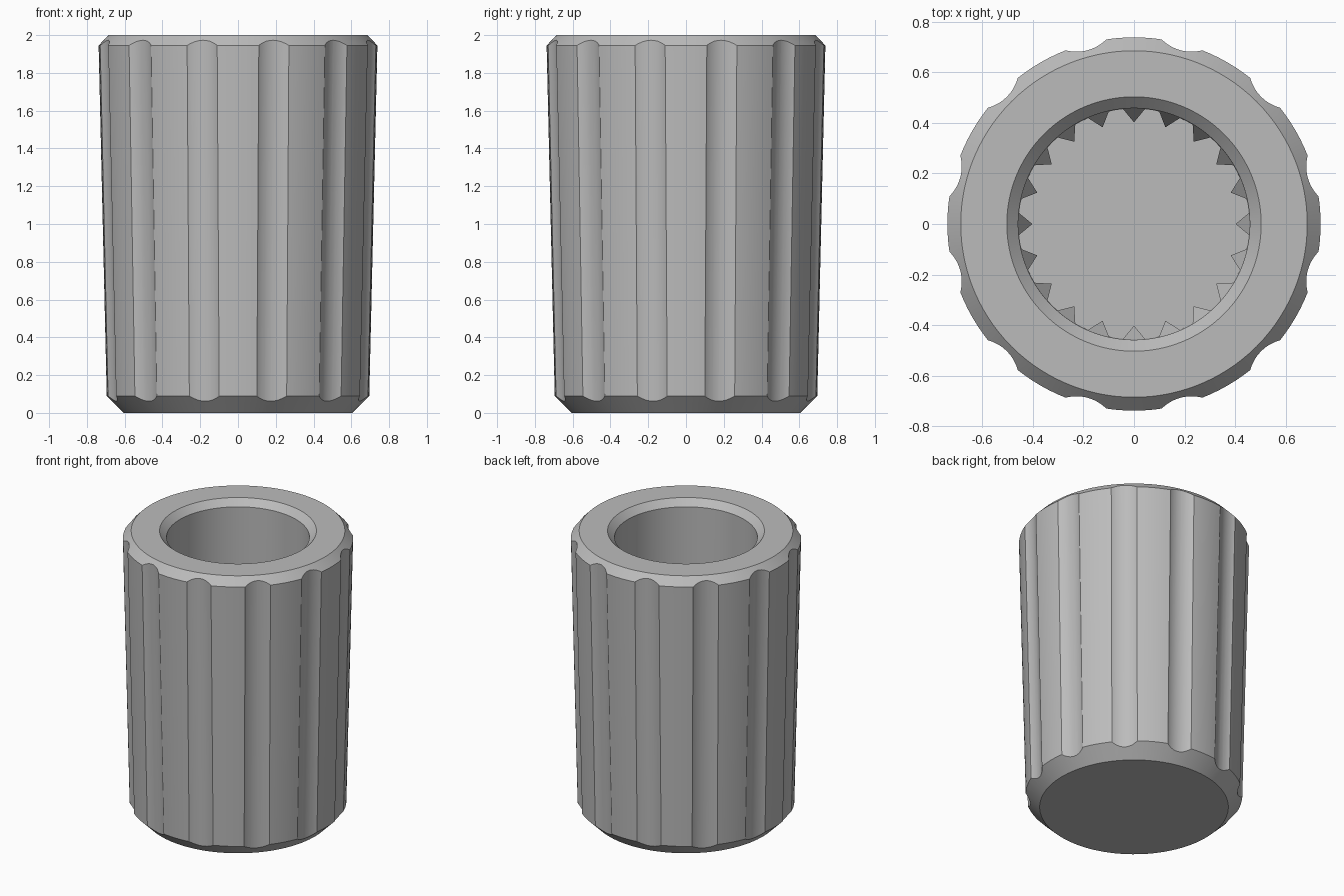
import bpy, bmesh, math
from mathutils import Matrix

if "Cube" in bpy.data.objects:
    bpy.data.objects.remove(bpy.data.objects["Cube"])

grey = bpy.data.materials.new("plain_grey")
grey.diffuse_color = (0.5, 0.5, 0.5, 1)
grey.use_nodes = True
grey.node_tree.nodes["Principled BSDF"].inputs["Base Color"].default_value = grey.diffuse_color

FLOOR = 0.25       # bottom of the blind bore
TOOTH_TOP = 1.2    # upper end of the splines


def make_object(name, bm, smooth=True):
    bmesh.ops.recalc_face_normals(bm, faces=bm.faces)
    mesh = bpy.data.meshes.new(name)
    bm.to_mesh(mesh)
    bm.free()
    obj = bpy.data.objects.new(name, mesh)
    bpy.context.collection.objects.link(obj)
    mesh.materials.append(grey)
    if smooth:
        shade(obj)
    return obj


def shade(obj):
    bpy.ops.object.select_all(action='DESELECT')
    obj.select_set(True)
    bpy.context.view_layer.objects.active = obj
    bpy.ops.object.shade_smooth_by_angle(angle=math.radians(20))


def lathe(bm, profile, segments):
    """Revolve (radius, z) points and close both ends with flat discs."""
    rings = []
    for r, z in profile:
        rings.append([bm.verts.new((r * math.cos(a), r * math.sin(a), z))
                      for a in (2 * math.pi * i / segments for i in range(segments))])
    for lo, hi in zip(rings, rings[1:]):
        for i in range(segments):
            j = (i + 1) % segments
            bm.faces.new((lo[i], lo[j], hi[j], hi[i]))
    bm.faces.new(rings[0])
    bm.faces.new(rings[-1])


# Tapered, chamfered body with a blind bore
bm = bmesh.new()
lathe(bm, [(0.605, 0), (0.695, 0.09), (0.738, 1.945), (0.685, 2.0),
           (0.503, 2.0), (0.458, 1.955), (0.456, FLOOR)], 120)
body = make_object("knob_body", bm, smooth=False)

# Grip flutes: twelve leaning rods, following the taper
bm = bmesh.new()
R = 0.161
lean = math.atan2(0.043, 1.855)
for k in range(12):
    matrix = (Matrix.Rotation(math.radians(15 + 30 * k), 4, 'Z')
              @ Matrix.Translation((0.666 + R + 0.0225, 0, 1.0))
              @ Matrix.Rotation(lean, 4, 'Y'))
    bmesh.ops.create_cone(bm, cap_ends=True, segments=64, radius1=R, radius2=R,
                          depth=2.6, matrix=matrix)
cutter = make_object("flute_cutter", bm, smooth=False)
cutter.hide_render = True
cutter.hide_viewport = True

cut = body.modifiers.new("flutes", 'BOOLEAN')
cut.operation = 'DIFFERENCE'
cut.solver = 'EXACT'
cut.object = cutter
bpy.context.view_layer.objects.active = body
bpy.ops.object.modifier_apply(modifier=cut.name)
bpy.data.objects.remove(cutter)
shade(body)

# Spline teeth: twenty V ridges with a sloped lead-in at the top
bm = bmesh.new()
for k in range(20):
    turn = Matrix.Rotation(math.radians(18 * k), 4, 'Z')
    section = [(0.402, 0), (0.465, 0.052), (0.465, -0.052)]
    low = [bm.verts.new(turn @ Matrix.Translation((x, y, FLOOR - 0.01)).translation)
           for x, y in section]
    tops = (TOOTH_TOP - 0.12, TOOTH_TOP, TOOTH_TOP)
    high = [bm.verts.new(turn @ Matrix.Translation((x, y, z)).translation)
            for (x, y), z in zip(section, tops)]
    for i in range(3):
        j = (i + 1) % 3
        bm.faces.new((low[i], low[j], high[j], high[i]))
    bm.faces.new(low)
    bm.faces.new(high)
make_object("spline_teeth", bm, smooth=False)
